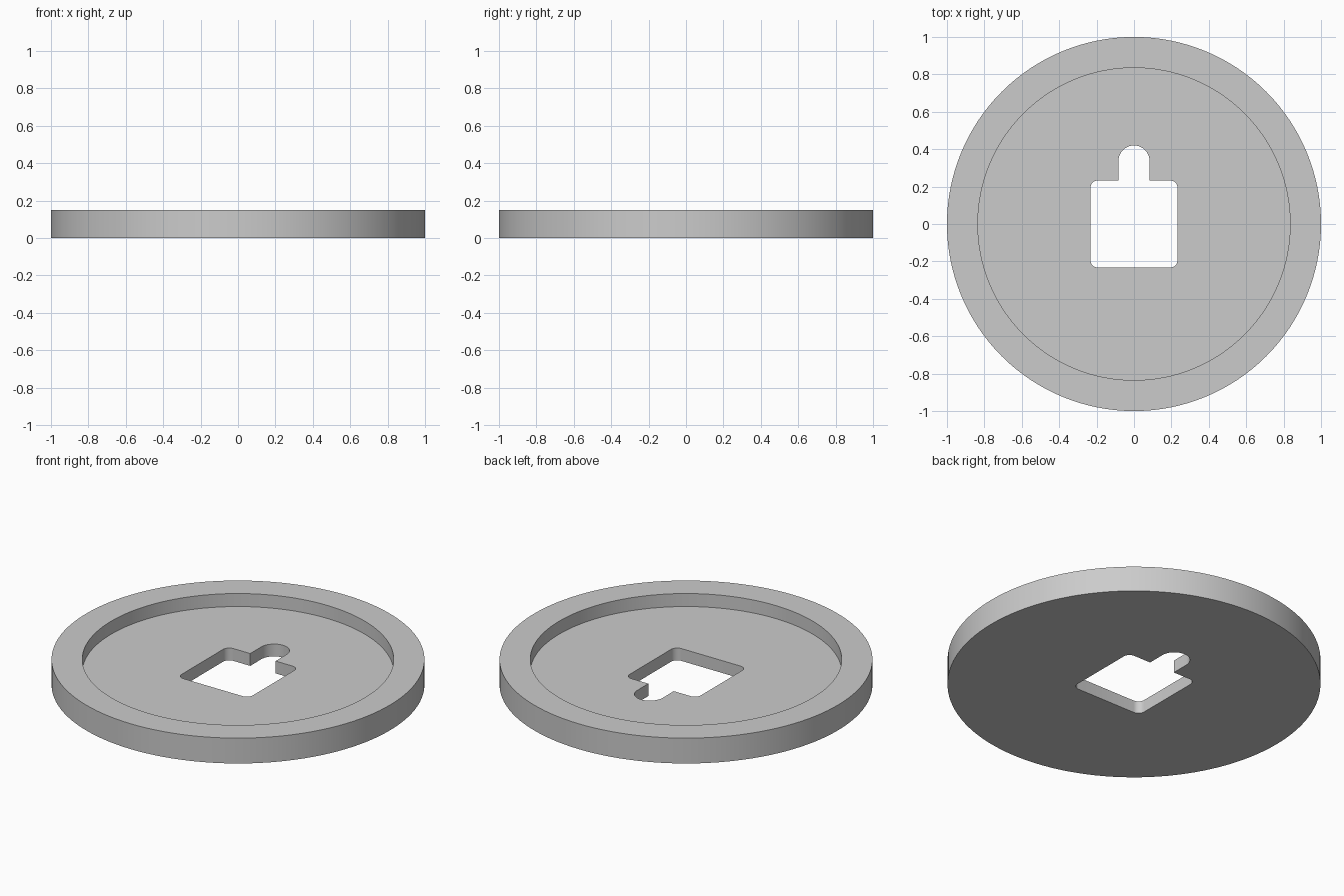
import bpy, bmesh, math
from mathutils import Vector

if "Cube" in bpy.data.objects:
    bpy.data.objects.remove(bpy.data.objects["Cube"], do_unlink=True)

HEIGHT, FLOOR = 0.15, 0.073      # rim height, recessed floor height
OUTER, INNER = 1.0, 0.835        # rim radii
HALF, CORNER = 0.233, 0.04       # square opening
SLOT, SLOT_TOP = 0.083, 0.42     # keyway
SEGMENTS = 128

grey = bpy.data.materials.new("plain grey")
grey.use_nodes = True
colour = (0.6, 0.6, 0.6, 1)
grey.diffuse_color = colour
grey.node_tree.nodes["Principled BSDF"].inputs["Base Color"].default_value = colour


def make_object(name, bm):
    bmesh.ops.recalc_face_normals(bm, faces=bm.faces)
    mesh = bpy.data.meshes.new(name)
    bm.to_mesh(mesh)
    bm.free()
    mesh.materials.append(grey)
    obj = bpy.data.objects.new(name, mesh)
    bpy.context.collection.objects.link(obj)
    return obj


def arc(cx, cy, radius, start, end, steps):
    angles = [math.radians(start + (end - start) * i / steps) for i in range(steps + 1)]
    return [(cx + radius * math.cos(a), cy + radius * math.sin(a)) for a in angles]


# Dished disc: rings of the turned profile, capped at the underside and floor
bm = bmesh.new()
rings = []
for radius, z in [(OUTER, 0), (OUTER, HEIGHT), (INNER, HEIGHT), (INNER, FLOOR)]:
    circle = arc(0, 0, radius, 0, 360, SEGMENTS)[:-1]
    rings.append([bm.verts.new((x, y, z)) for x, y in circle])
for low, high in zip(rings, rings[1:]):
    for i in range(SEGMENTS):
        j = (i + 1) % SEGMENTS
        bm.faces.new((low[i], low[j], high[j], high[i]))
bm.faces.new(rings[0])
bm.faces.new(rings[-1])
disc = make_object("dished_disc", bm)

# Opening outline: rounded square joined to a round-ended keyway
c = HALF - CORNER
outline = arc(-c, -c, CORNER, 180, 270, 8) + arc(c, -c, CORNER, 270, 360, 8)
outline += arc(c, c, CORNER, 0, 90, 8) + [(SLOT, HALF)]
outline += arc(0, SLOT_TOP - SLOT, SLOT, 0, 180, 24)
outline += [(-SLOT, HALF)] + arc(-c, c, CORNER, 90, 180, 8)

bm = bmesh.new()
base = bm.faces.new([bm.verts.new((x, y, -0.1)) for x, y in outline])
top = bmesh.ops.extrude_face_region(bm, geom=[base])["geom"]
bmesh.ops.translate(bm, vec=Vector((0, 0, 0.4)),
                    verts=[v for v in top if isinstance(v, bmesh.types.BMVert)])
cutter = make_object("opening_cutter", bm)
cutter.hide_render = True

# Cut the opening, then discard the cutter
cut = disc.modifiers.new("opening", 'BOOLEAN')
cut.operation = 'DIFFERENCE'
cut.solver = 'EXACT'
cut.object = cutter
bpy.ops.object.select_all(action='DESELECT')
disc.select_set(True)
bpy.context.view_layer.objects.active = disc
bpy.ops.object.modifier_apply(modifier=cut.name)
bpy.data.objects.remove(cutter, do_unlink=True)
bpy.ops.object.shade_smooth_by_angle(angle=math.radians(30))
